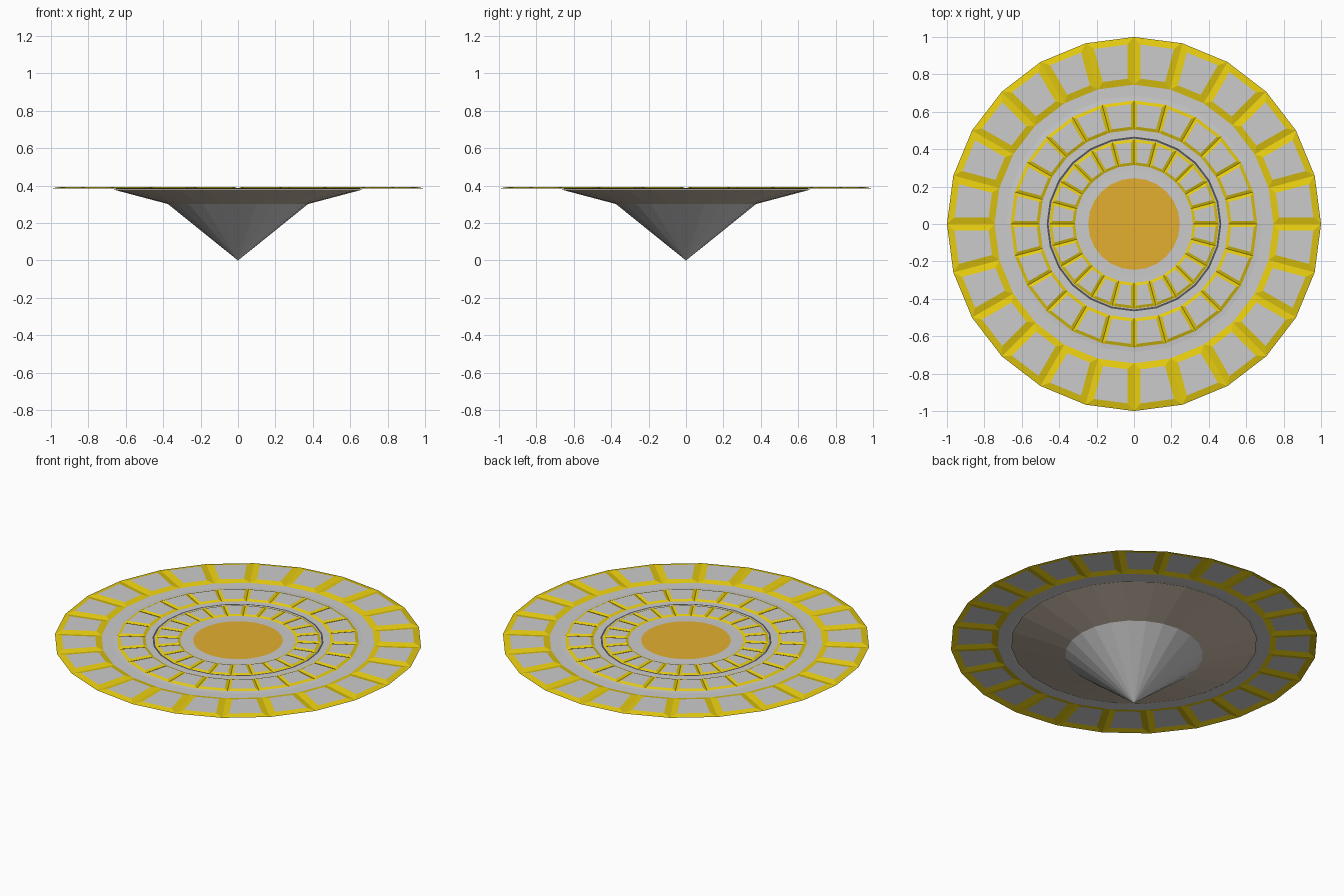
import bpy, bmesh, math

if "Cube" in bpy.data.objects:
    bpy.data.objects.remove(bpy.data.objects["Cube"])

N = 24  # sides all round


def mat(name, r, g, b):
    m = bpy.data.materials.new(name)
    m.diffuse_color = (r, g, b, 1)
    m.use_nodes = True
    m.node_tree.nodes["Principled BSDF"].inputs["Base Color"].default_value = m.diffuse_color
    return m


GREY = mat("light grey", 0.60, 0.60, 0.60)
YELLOW = mat("yellow", 0.82, 0.62, 0.005)
ORANGE = mat("amber", 0.78, 0.43, 0.03)
BROWN = mat("brown grey", 0.60, 0.50, 0.40)
DARK = mat("dark grey", 0.09, 0.09, 0.09)


def finish(name, bm, mats):
    me = bpy.data.meshes.new(name)
    bm.to_mesh(me)
    bm.free()
    for m in mats:
        me.materials.append(m)
    ob = bpy.data.objects.new(name, me)
    bpy.context.collection.objects.link(ob)
    return ob


def lathe_bm(profile, n=N):
    """Flat-sided surface through (radius, z) points; outside-in faces up."""
    bm = bmesh.new()
    rings = []
    for r, z in profile:
        if r == 0:
            rings.append([bm.verts.new((0, 0, z))] * n)
        else:
            rings.append([bm.verts.new((r * math.cos(2 * math.pi * i / n),
                                        r * math.sin(2 * math.pi * i / n), z))
                          for i in range(n)])
    for a, b in zip(rings, rings[1:]):
        for i in range(n):
            j = (i + 1) % n
            quad = [a[i], a[j], b[j], b[i]]
            bm.faces.new(list(dict.fromkeys(quad)))
    bm.normal_update()
    return bm


def lathe(name, profile, m, n=N):
    return finish(name, lathe_bm(profile, n), [m])


def panel_ring(name, r_out, r_in, z, border, rise, n=N):
    """Ring of raised grey panels with sloping yellow borders."""
    bm = lathe_bm([(r_out, z), (r_in, z)], n)
    panels = bm.faces[:]
    rim = bmesh.ops.inset_individual(bm, faces=panels, thickness=border,
                                     use_even_offset=True)["faces"]
    for f in rim:
        f.material_index = 1
    for v in {v for f in panels for v in f.verts}:
        v.co.z += rise
    return finish(name, bm, [GREY, YELLOW])


# Three rings of panels
panel_ring("outer_panel_ring", 1.0, 0.745, 0.384, 0.036, 0.009)
panel_ring("middle_panel_ring", 0.66, 0.505, 0.386, 0.017, 0.007)
panel_ring("inner_panel_ring", 0.453, 0.315, 0.385, 0.015, 0.006)

# Deck beneath and between the rings
lathe("deck", [(0.745, 0.384), (0.685, 0.384), (0.66, 0.386), (0.65, 0.383),
               (0.515, 0.383), (0.505, 0.386), (0.467, 0.386), (0.453, 0.385),
               (0.443, 0.382), (0.325, 0.382), (0.315, 0.385),
               (0.285, 0.385), (0.245, 0.386)], GREY)

# Thin dark seam between the two inner rings
lathe("seam", [(0.467, 0.3872), (0.457, 0.3872)], DARK)

# Amber centre
lathe("centre_disc", [(0.245, 0.386), (0, 0.386)], ORANGE)

# Underside: shallow skirt and pointed cone
lathe("lower_skirt", [(0.375, 0.302), (0.67, 0.380)], BROWN)
lathe("lower_cone", [(0, 0), (0.375, 0.302)], GREY)
